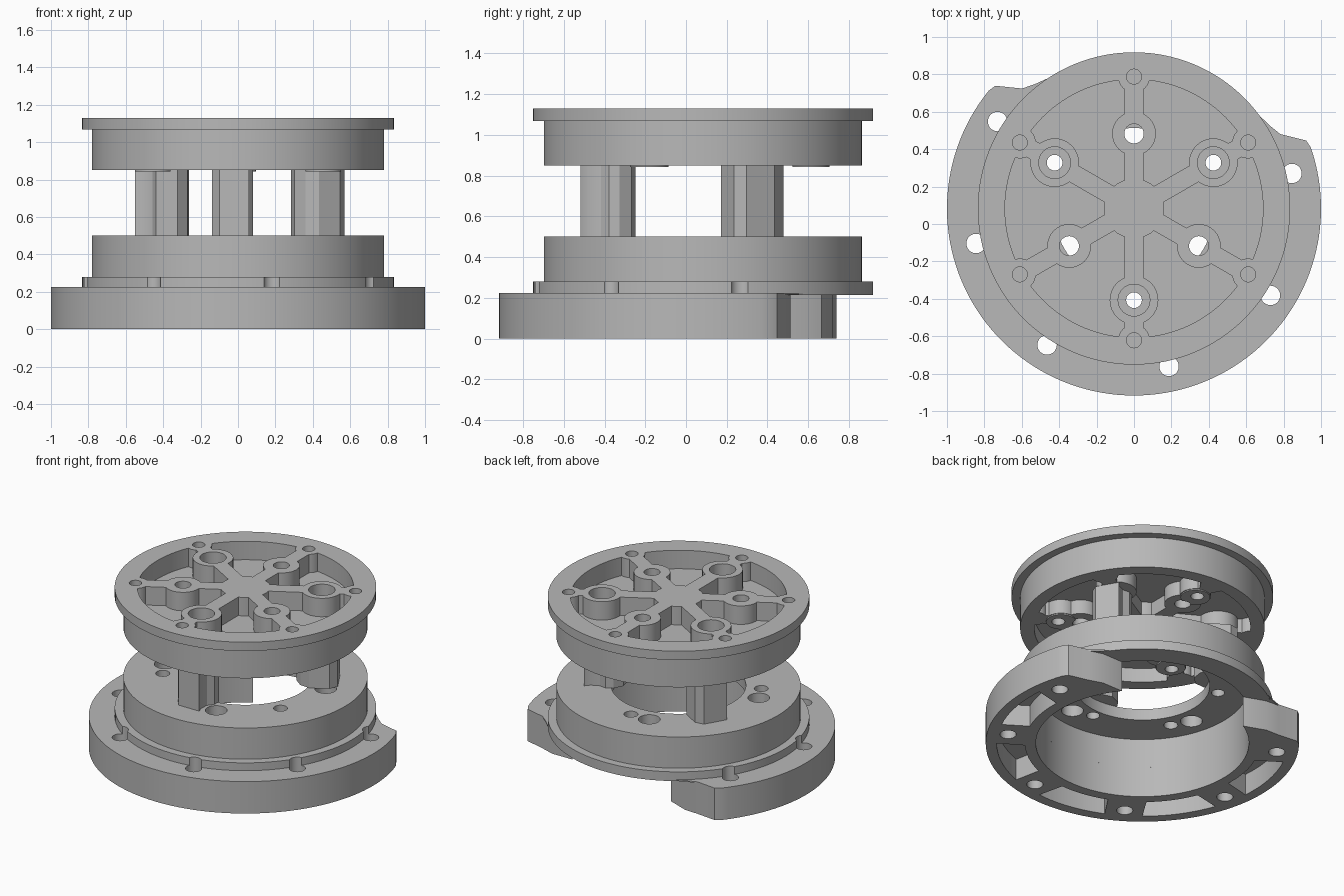
import bpy, bmesh
from math import cos, sin, radians

if "Cube" in bpy.data.objects:
    bpy.data.objects.remove(bpy.data.objects["Cube"])

CY = 0.083  # shared axis of all round parts
grey = bpy.data.materials.new("metal grey")
grey.use_nodes = True
grey.diffuse_color = (0.48, 0.48, 0.48, 1)
grey.node_tree.nodes["Principled BSDF"].inputs["Base Color"].default_value = (0.48, 0.48, 0.48, 1)


def polar(r, a):
    return (r * cos(radians(a)), r * sin(radians(a)))


def arc(r, a0, a1, n=96):
    return [polar(r, a0 + (a1 - a0) * i / n) for i in range(n + 1)]


def prism(name, points, z0, z1):
    """Extrude an outline, given about the shared axis, from z0 to z1."""
    bm = bmesh.new()
    face = bm.faces.new([bm.verts.new((x, y + CY, z0)) for x, y in points])
    top = bmesh.ops.extrude_face_region(bm, geom=[face])["geom"]
    bmesh.ops.translate(bm, vec=(0, 0, z1 - z0),
                        verts=[v for v in top if isinstance(v, bmesh.types.BMVert)])
    bmesh.ops.recalc_face_normals(bm, faces=bm.faces)
    mesh = bpy.data.meshes.new(name)
    bm.to_mesh(mesh)
    bm.free()
    mesh.materials.append(grey)
    obj = bpy.data.objects.new(name, mesh)
    bpy.context.collection.objects.link(obj)
    return obj


def disc(name, r, z0, z1, dist=0, angle=0, n=32):
    cx, cy = polar(dist, angle)
    pts = [polar(r, 360 * i / n) for i in range(n)]
    return prism(name, [(x + cx, y + cy) for x, y in pts], z0, z1)


def turned(points, angle):
    c, s = cos(radians(angle)), sin(radians(angle))
    return [(x * c - y * s, x * s + y * c) for x, y in points]


def select(obj):
    bpy.ops.object.select_all(action="DESELECT")
    obj.select_set(True)
    bpy.context.view_layer.objects.active = obj


def combine(obj, tools, operation="DIFFERENCE"):
    """Apply each tool to the object and delete the tool."""
    for tool in tools:
        select(obj)
        mod = obj.modifiers.new("combine", "BOOLEAN")
        mod.operation, mod.solver, mod.object = operation, "EXACT", tool
        bpy.ops.object.modifier_apply(modifier=mod.name)
        bpy.data.objects.remove(tool)


def finish(obj):
    select(obj)
    bpy.ops.object.shade_smooth_by_angle(angle=radians(30))


COLUMNS = (30, 150, 270)
PADS = (90, 210, 330)
SPOKES = COLUMNS + PADS
BOLTS = [12.5 - 45 * i for i in range(6)]


def pockets(z0, z1, pads):
    """Six rounded pockets left between hub, spokes and bosses."""
    cut = disc("pocket_cutter", 0.69, z0, z1, n=128)
    a, b = z0 - 0.1, z1 + 0.1
    keep = [disc("hub", 0.16, a, b)]
    for s in SPOKES:
        bar = [(0, -0.05), (0.8, -0.05), (0.8, 0.05), (0, 0.05)]
        keep.append(prism("spoke", turned(bar, s), a, b))
        keep.append(disc("rim_boss", 0.085, a, b, 0.705, s))
    keep += [disc("boss", 0.13, a, b, 0.49, s) for s in COLUMNS]
    keep += [disc("boss", 0.117, a, b, 0.4, s) for s in PADS]
    if pads:
        keep += [disc("boss", 0.1, a, b, 0.527, s) for s in PADS]
    combine(cut, keep)
    return cut


# Base: open ring with mirrored ends, bolt holes and pockets underneath
end = [(1.0, 19), (0.99, 21.5), (0.877, 27), (0.81, 32), (0.68, 39)]
outline = arc(1.0, -219, 19)[1:-1] + [polar(r, a) for r, a in end]
outline += arc(0.68, 39, -239)[1:-1] + [polar(r, -200 - a) for r, a in reversed(end)]
base = prism("base_ring", outline, 0, 0.225)
tools = [disc("bolt_hole", 0.052, -0.1, 0.4, 0.865, a) for a in BOLTS]
for a in BOLTS[:-1]:
    m = a - 22.5
    shape = [polar(0.75, m - 13)] + arc(0.93, m - 15, m + 15, 10) + arc(0.75, m + 13, m - 12, 10)
    tools.append(prism("pocket", shape, -0.1, 0.15))
combine(base, tools)
finish(base)

# Thin fillets that blend the base ends into the collar flange
fillet = [(0.877, 27), (0.85, 31.5), (0.836, 36), (0.79, 36), (0.79, 28)]
for name, flip in (("left_end_fillet", False), ("right_end_fillet", True)):
    finish(prism(name, [polar(r, 160 - a if flip else a) for r, a in fillet], 0.216, 0.225))

# Collar: notched flange, bored cylinder and top plate with a central opening
collar = disc("lower_collar", 0.78, 0.25, 0.5, n=128)
combine(collar, [disc("flange", 0.835, 0.215, 0.28, n=128)], "UNION")
tools = [disc("bore", 0.68, 0.1, 0.42, n=128), disc("opening", 0.43, 0.3, 0.6, n=96)]
tools += [disc("notch", 0.052, 0.1, 0.281, 0.865, a) for a in BOLTS]
tools += [disc("pin_hole", 0.07, 0.3, 0.6, 0.545, a) for a in (15, 105, 195, 285)]
tools += [disc("plate_hole", 0.045, 0.3, 0.6, 0.53, a) for a in PADS]
tools += [disc("screw_hole", 0.042, 0.3, 0.6, 0.49, a) for a in COLUMNS]
combine(collar, tools)
finish(collar)

# Columns: rounded inside, grooved on one flank, drilled for a screw
section = [(-0.14, -0.55), (-0.14, -0.42), (-0.10, -0.36), (-0.03, -0.33), (0.04, -0.35),
           (0.08, -0.41), (0.08, -0.46), (0.05, -0.5), (0.045, -0.56), (0.06, -0.6), (-0.1, -0.6)]
for name, a in (("front_column", 270), ("left_column", 30), ("right_column", 150)):
    column = prism(name, turned(section, a - 270), 0.5, 0.85)
    combine(column, [disc("screw_hole", 0.042, 0.4, 0.95, 0.49, a)])
    finish(column)

# Upper wheel: lipped disc, pocketed on both faces, with pads underneath
wheel = disc("upper_wheel", 0.78, 0.85, 1.1, n=128)
lip = disc("lip", 0.835, 1.068, 1.13, n=128)
combine(wheel, [lip] + [disc("pad", 0.095, 0.842, 0.9, 0.527, a) for a in PADS], "UNION")
tools = [pockets(1.0, 1.2, False), pockets(0.75, 0.95, True)]
for a in COLUMNS:
    tools.append(disc("counterbore", 0.085, 0.98, 1.2, 0.49, a))
    tools.append(disc("screw_hole", 0.042, 0.8, 1.2, 0.49, a))
for a in PADS:
    tools.append(disc("through_hole", 0.052, 0.8, 1.2, 0.4, a))
    tools.append(disc("pad_hole", 0.042, 0.8, 0.94, 0.545, a))
tools += [disc("rim_hole", 0.04, 1.0, 1.2, 0.705, a) for a in SPOKES]
combine(wheel, tools)
finish(wheel)
